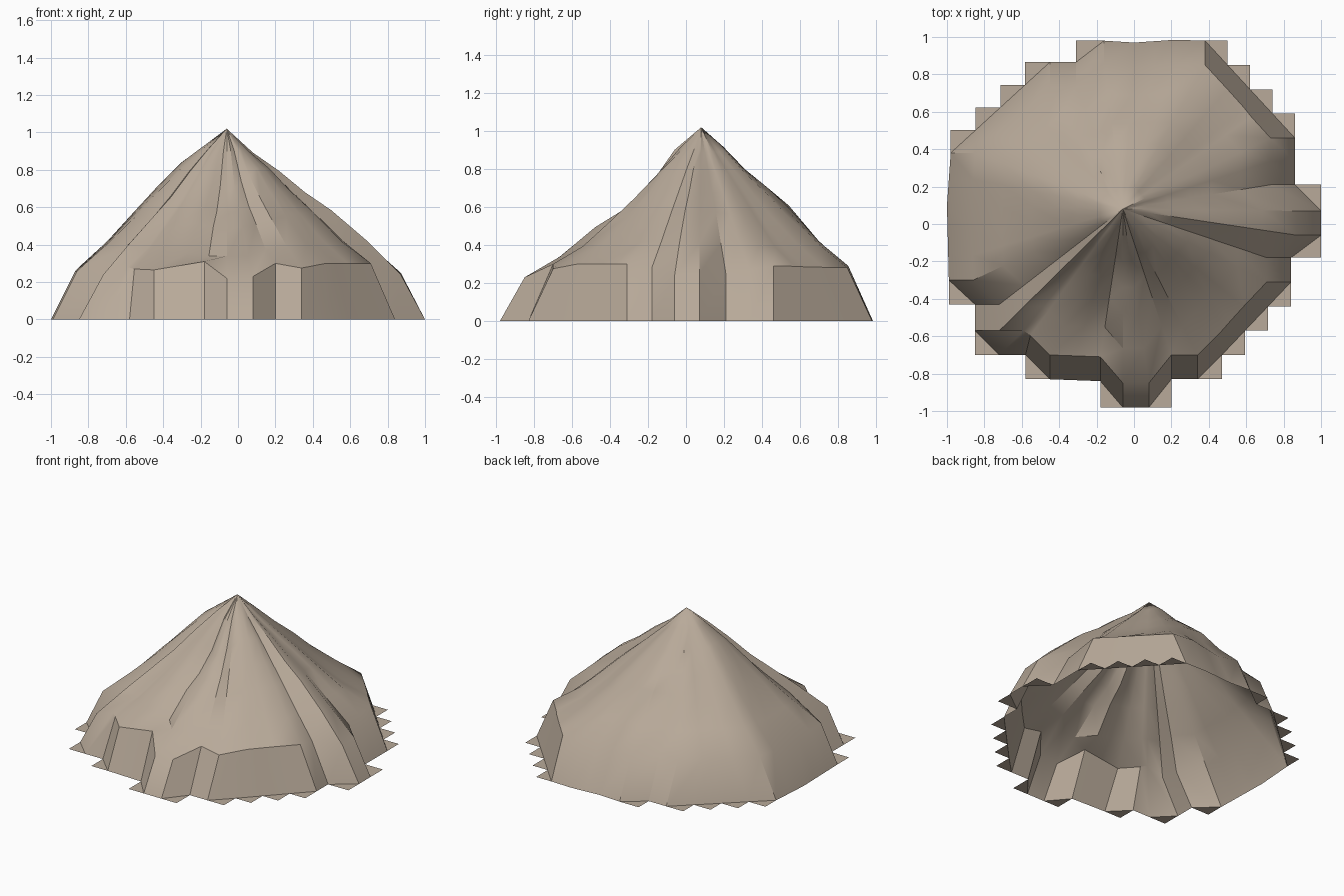
import bpy, bmesh, math, random
from mathutils import Vector

random.seed(4)
cube = bpy.data.objects.get("Cube")
if cube:
    bpy.data.objects.remove(cube, do_unlink=True)

mat = bpy.data.materials.new("tan_rock")
mat.use_nodes = True
COLOUR = (0.48, 0.40, 0.32, 1)
mat.diffuse_color = COLOUR
mat.node_tree.nodes["Principled BSDF"].inputs["Base Color"].default_value = COLOUR

CELL = 0.13
SUMMIT = Vector((-0.06, 0.08, 1.02))

# Foot of the hill, counterclockwise: x, y and height of the rim above it
FOOT = [(1, .07, .25), (.86, .21, .25), (.86, .46, .29), (.38, .98, .28),
        (.22, .985, .29), (0, .97, .26), (-.16, .98, .28), (-.31, .865, .3),
        (-.45, .865, .28), (-.98, .38, .28), (-1, .1, .26), (-.99, -.3, .26),
        (-.85, -.43, .22), (-.85, -.57, .24), (-.72, -.7, .28), (-.58, -.7, .27),
        (-.45, -.83, .265), (-.18, -.84, .31), (-.06, -.98, .22), (.08, -.98, .23),
        (.2, -.83, .3), (.34, -.83, .275), (.47, -.7, .3), (.84, -.31, .3),
        (.84, -.18, .28), (1, -.06, .24)]

# Heights on the way down from the summit, every eighth turn from +x
STEPS = (0, .15, .3, .45, .6, .8)
SLOPES = [(.89, .79, .68, .58, .42), (.89, .77, .65, .53, .39),
          (.92, .80, .71, .61, .43), (.92, .81, .69, .57, .42),
          (.93, .84, .72, .59, .41), (.91, .79, .66, .54, .39),
          (.90, .69, .57, .49, .34), (.91, .81, .68, .56, .41)]


def slope_height(angle, ring):
    """Blend the slope tables smoothly between directions."""
    turn = angle / (math.pi / 4) % 8
    k = int(turn) % 8
    t = turn - int(turn)
    t = t * t * (3 - 2 * t)
    return SLOPES[k][ring] * (1 - t) + SLOPES[(k + 1) % 8][ring] * t


def rim_point(p):
    """The wall leans inwards by one cell along the main axis."""
    x, y, z = p
    dx, dy = math.copysign(CELL, x), math.copysign(CELL, y)
    gap = abs(x) - abs(y)
    if abs(gap) < 0.1 and x < 0 and y < 0:
        return Vector((x - dx, y - dy, z))
    share = min(max(0.5 + gap * 2.5, 0), 1)
    return Vector((x - dx * share, y - dy * (1 - share), z))


def finish(name, bm):
    mesh = bpy.data.meshes.new(name)
    bm.to_mesh(mesh)
    bm.free()
    mesh.materials.append(mat)
    obj = bpy.data.objects.new(name, mesh)
    bpy.context.collection.objects.link(obj)
    return obj


# Split the outline into cell-sized pieces
outline, diagonals = [], []
for a, b in zip(FOOT, FOOT[1:] + FOOT[:1]):
    a, b = Vector(a), Vector(b)
    d = b - a
    n = max(1, round(max(abs(d.x), abs(d.y)) / CELL))
    pts = [a.lerp(b, i / n) for i in range(n + 1)]
    outline += pts[:-1]
    if min(abs(d.x), abs(d.y)) > 0.08:
        diagonals += list(zip(pts, pts[1:]))

# Hill: steep wall around the foot, then rings up to the summit
bm = bmesh.new()
rim = [rim_point(p) for p in outline]
rings = [[Vector((p.x, p.y, 0)) for p in outline], rim]
for ring in range(len(STEPS) - 1, 0, -1):
    loop = []
    for p in rim:
        q = SUMMIT.lerp(p, STEPS[ring])
        angle = math.atan2(p.y - SUMMIT.y, p.x - SUMMIT.x)
        q.z = slope_height(angle, ring - 1) + random.uniform(-1, 1) * 0.012 * STEPS[ring]
        loop.append(q)
    rings.append(loop)
rings = [[bm.verts.new(p) for p in loop] for loop in rings]
top = bm.verts.new(SUMMIT)
count = len(outline)
for i in range(count):
    j = (i + 1) % count
    for low, high in zip(rings, rings[1:]):
        bm.faces.new((low[i], low[j], high[j], high[i]))
    bm.faces.new((rings[-1][i], rings[-1][j], top))
hill = finish("hill", bm)
bpy.context.view_layer.objects.active = hill
hill.select_set(True)
bpy.ops.object.shade_smooth_by_angle(angle=math.radians(32))

# Flat pointed flaps that step around the foot
bm = bmesh.new()
for p, q in diagonals:
    corner = max((Vector((p.x, q.y, 0)), Vector((q.x, p.y, 0))), key=lambda c: c.length)
    tri = [Vector((p.x, p.y, 0)), corner, Vector((q.x, q.y, 0))]
    if (tri[1] - tri[0]).cross(tri[2] - tri[0]).z < 0:
        tri.reverse()
    bm.faces.new([bm.verts.new(v) for v in tri])
finish("foot_flaps", bm)
